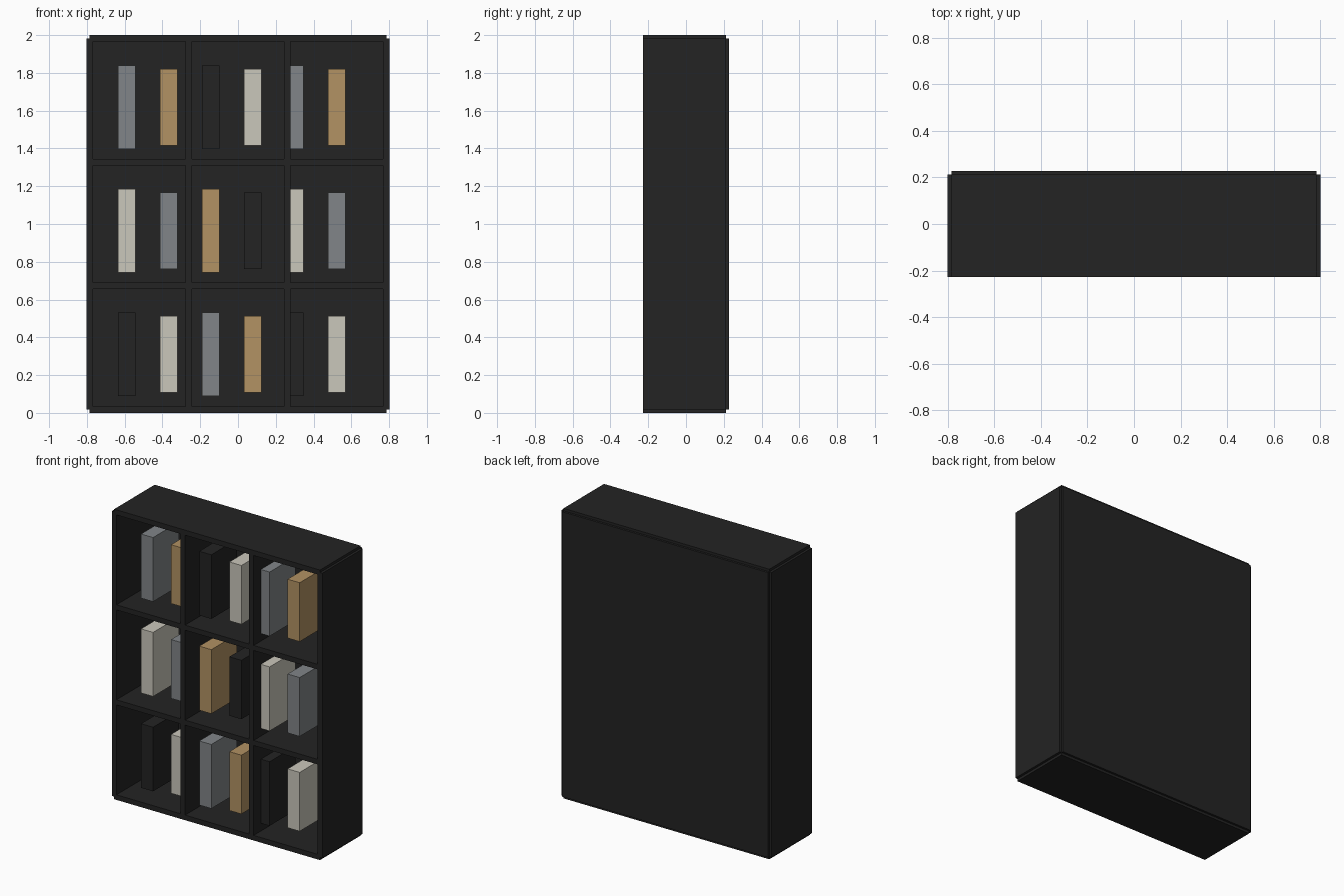
import bpy

if "Cube" in bpy.data.objects:
    bpy.data.objects.remove(bpy.data.objects["Cube"])


def material(name, srgb):
    lin = [((c / 255 + 0.055) / 1.055) ** 2.4 for c in srgb]
    m = bpy.data.materials.new(name)
    m.diffuse_color = (*lin, 1)
    m.use_nodes = True
    m.node_tree.nodes["Principled BSDF"].inputs["Base Color"].default_value = m.diffuse_color
    return m


black = material("matte_black", (35, 35, 35))
grey = material("slate_grey", (129, 133, 136))
tan = material("warm_tan", (178, 146, 99))
cream = material("cream_white", (202, 199, 187))


def box(name, x, y, z, mat):
    """Box from (min, max) ranges on each axis."""
    bpy.ops.mesh.primitive_cube_add(
        size=1, location=[(r[0] + r[1]) / 2 for r in (x, y, z)])
    ob = bpy.context.object
    ob.name = name
    ob.scale = [r[1] - r[0] for r in (x, y, z)]
    bpy.ops.object.transform_apply(location=False, rotation=False, scale=True)
    ob.data.materials.append(mat)


T = 0.0175                # half board thickness
X, DEPTH = 0.785, (-0.228, 0.213)
Z0, Z1 = T, 2 - T         # centre heights of bottom and top boards

# Upright boards: two sides and two dividers
for name, x in (("left_side", -X), ("left_divider", -X / 3),
                ("right_divider", X / 3), ("right_side", X)):
    box(name, (x - T, x + T), DEPTH, (Z0, Z1), black)

# Horizontal boards: bottom, two shelves, top
for i, name in enumerate(("bottom_board", "lower_shelf", "upper_shelf", "top_board")):
    z = Z0 + (Z1 - Z0) * i / 3
    box(name, (-X, X), DEPTH, (z - T, z + T), black)

# Back panel
box("back_panel", (-X, X), (0.198, 0.228), (Z0, Z1), black)

# Display blocks: alternate tall and short, colours step along each row
cycle = (grey, tan, black, cream)
for row in range(3):
    zc = 1.618 - 0.654 * row
    for col in range(6):
        xc = -0.589 + 0.2223 * col
        h, d = ((0.221, 0.14), (0.203, 0.13))[col % 2]
        box(f"block_{row}_{col}", (xc - 0.046, xc + 0.046),
            (-0.01 - d, -0.01 + d), (zc - h, zc + h), cycle[(col - row) % 4])
